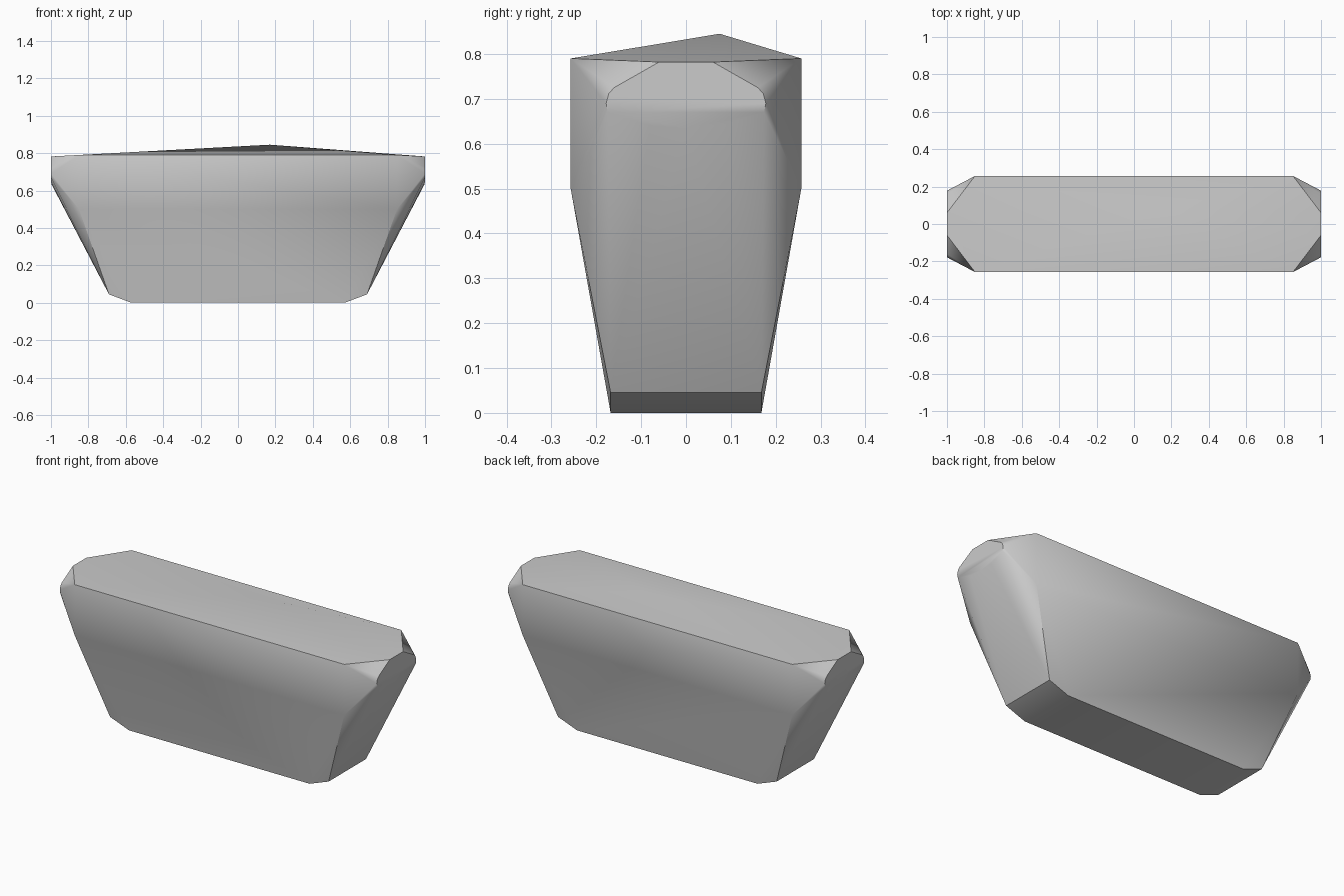
import bpy, bmesh, math

cube = bpy.data.objects.get("Cube")
if cube:
    bpy.data.objects.remove(cube, do_unlink=True)

# Plain grey material
grey = bpy.data.materials.new("grey")
grey.use_nodes = True
colour = (0.6, 0.6, 0.6, 1)
grey.diffuse_color = colour
grey.node_tree.nodes["Principled BSDF"].inputs["Base Color"].default_value = colour

# Corners of one quarter, mirrored in x and y
quarter = [
    (0.57, 0.168, 0), (0.69, 0.168, 0.045),      # base and its bevelled ends
    (0.85, 0.257, 0.5), (0.85, 0.257, 0.79),     # wide upper body
    (1, 0.06, 0.782), (1, 0.16, 0.725),          # rounded end pads
    (1, 0.172, 0.712), (1, 0.178, 0.69), (1, 0.174, 0.67),
    (0.995, 0.165, 0.658), (0.998, 0.08, 0.64), (0.998, 0, 0.635),
]
points = {(sx * x, sy * y, z) for x, y, z in quarter for sx in (-1, 1) for sy in (-1, 1)}

# Faceted tub shell, with the off-centre peak of its lid
bm = bmesh.new()
for p in sorted(points):
    bm.verts.new(p)
bm.verts.new((0.17, 0.075, 0.845))
hull = bmesh.ops.convex_hull(bm, input=bm.verts)
loose = {v for v in hull["geom_interior"] + hull["geom_unused"] if isinstance(v, bmesh.types.BMVert)}
bmesh.ops.delete(bm, geom=list(loose), context="VERTS")
bmesh.ops.dissolve_limit(bm, angle_limit=math.radians(0.5), verts=bm.verts, edges=bm.edges)
bmesh.ops.recalc_face_normals(bm, faces=bm.faces)

mesh = bpy.data.meshes.new("tub_shell")
bm.to_mesh(mesh)
bm.free()
mesh.materials.append(grey)
shell = bpy.data.objects.new("tub_shell", mesh)
bpy.context.collection.objects.link(shell)

# Soft shading across shallow creases
bpy.context.view_layer.objects.active = shell
shell.select_set(True)
bpy.ops.object.shade_smooth_by_angle(angle=math.radians(30))
